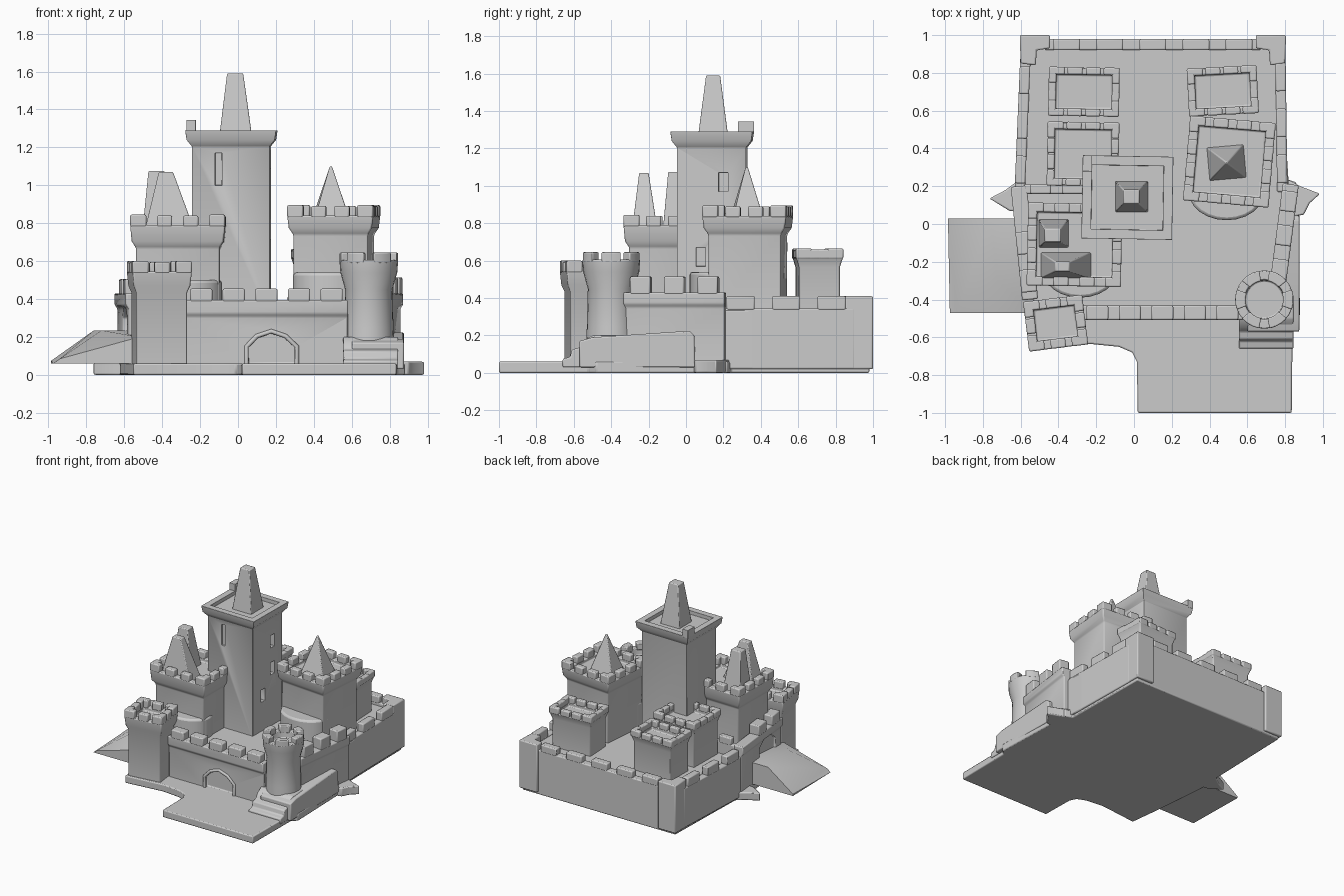
import bpy, bmesh
from math import sin, cos, radians, pi, hypot
from mathutils import Vector, Matrix

if "Cube" in bpy.data.objects:
    bpy.data.objects.remove(bpy.data.objects["Cube"])


def finish(name, bm, bevel=0.008):
    bmesh.ops.recalc_face_normals(bm, faces=bm.faces)
    me = bpy.data.meshes.new(name)
    bm.to_mesh(me)
    bm.free()
    ob = bpy.data.objects.new(name, me)
    bpy.context.collection.objects.link(ob)
    if bevel:
        m = ob.modifiers.new("soft_edges", 'BEVEL')
        m.width, m.segments, m.limit_method = bevel, 2, 'ANGLE'
    bpy.ops.object.select_all(action='DESELECT')
    ob.select_set(True)
    bpy.context.view_layer.objects.active = ob
    bpy.ops.object.shade_smooth_by_angle(angle=radians(40))
    return ob


def stack(bm, rings):
    """Closed skin through a list of equal-length point rings."""
    rows = [[bm.verts.new(p) for p in r] for r in rings]
    for a, b in zip(rows, rows[1:]):
        for i in range(len(a)):
            j = (i + 1) % len(a)
            bm.faces.new((a[i], a[j], b[j], b[i]))
    bm.faces.new(rows[0])
    bm.faces.new(rows[-1])


def rect(w, d, z, x=0, y=0):
    return [(x + sx * w / 2, y + sy * d / 2, z) for sx, sy in ((-1, -1), (1, -1), (1, 1), (-1, 1))]


def box(bm, x0, x1, y0, y1, z0, z1):
    stack(bm, [rect(x1 - x0, y1 - y0, z, (x0 + x1) / 2, (y0 + y1) / 2) for z in (z0, z1)])


def prism(name, pts, z0, z1, bevel=0.008):
    bm = bmesh.new()
    stack(bm, [[(x, y, z) for x, y in pts] for z in (z0, z1)])
    return finish(name, bm, bevel)


def extrude_profile(name, pts, axis, a, b, bevel=0.008):
    """Extrude (u, z) points along x or y."""
    bm = bmesh.new()
    stack(bm, [[(k, u, z) if axis == 'x' else (u, k, z) for u, z in pts] for k in (a, b)])
    return finish(name, bm, bevel)


def cut(ob, cutter):
    cutter.hide_render = True
    cutter.hide_set(True)
    m = ob.modifiers.new("opening", 'BOOLEAN')
    m.operation, m.object, m.solver = 'DIFFERENCE', cutter, 'EXACT'
    ob.modifiers.move(len(ob.modifiers) - 1, 0)


def tower(name, x, y, w, d, z0, zc, zt, over=0.03, rot=0, n=3, mh=0.055, rim=0.05):
    """Square tower: shaft, corbelled head with sunken roof, merlons. w, d = head size."""
    bm = bmesh.new()
    sw, sd = w - 2 * over, d - 2 * over
    zr = zt - mh
    stack(bm, [rect(sw, sd, z0), rect(sw, sd, zc - 0.02), rect(w - .015, d - .015, zc + 0.015),
               rect(w, d, zr), rect(w - 2 * rim, d - 2 * rim, zr), rect(w - 2 * rim, d - 2 * rim, zr - 0.03)])
    for sx in (-1, 1):                      # corner merlons, L-shaped
        for sy in (-1, 1):
            for lx, ly in ((0.085, rim), (rim, 0.085)):
                cx, cy = sx * (w - lx) / 2, sy * (d - ly) / 2
                box(bm, cx - lx / 2, cx + lx / 2, cy - ly / 2, cy + ly / 2, zr - 0.01, zt)
    for i in range(1, n - 1):               # middle merlons
        t = i / (n - 1) - 0.5
        for s in (-1, 1):
            u, v = t * (w - 0.085), s * (d - rim) / 2
            box(bm, u - .04, u + .04, v - rim / 2, v + rim / 2, zr - 0.01, zt - 0.005)
            u, v = s * (w - rim) / 2, t * (d - 0.085)
            box(bm, u - rim / 2, u + rim / 2, v - .04, v + .04, zr - 0.01, zt - 0.005)
    bm.transform(Matrix.Translation((x, y, 0)) @ Matrix.Rotation(radians(rot), 4, 'Z'))
    return finish(name, bm)


def spire(name, x, y, z0, z1, w, d, tw, td, dx=0, dy=0, rot=0):
    bm = bmesh.new()
    stack(bm, [rect(w, d, z0), rect(tw, td, z1, dx, dy)])
    bm.transform(Matrix.Translation((x, y, 0)) @ Matrix.Rotation(radians(rot), 4, 'Z'))
    return finish(name, bm, 0.006)


def wall(name, p, q, th, z0, z1, n, zm=None, fill=0.66, belt=None):
    """Wall from p to q with n merlons; belt = height where the parapet overhangs."""
    p, q = Vector(p), Vector(q)
    L = (q - p).length
    bm = bmesh.new()
    zm = zm or z1 - 0.05
    if belt:
        stack(bm, [rect(L, th - .03, z0, L / 2), rect(L, th - .03, belt - .01, L / 2),
                   rect(L, th, belt + .01, L / 2), rect(L, th, zm, L / 2)])
    else:
        box(bm, 0, L, -th / 2, th / 2, z0, zm)
    step = L / n
    for i in range(n):
        c = (i + 0.5) * step
        box(bm, c - step * fill / 2, c + step * fill / 2, -th / 2, th / 2, zm - 0.01, z1)
    d = q - p
    M = Matrix(((d.x / L, -d.y / L, 0, p.x), (d.y / L, d.x / L, 0, p.y), (0, 0, 1, 0), (0, 0, 0, 1)))
    bm.transform(M)
    return finish(name, bm)


# Ground slab with front forecourt and side spurs
prism("ground_slab", [(-.55, -.67), (-.23, -.635), (-.08, -.65), (-.01, -.68), (.015, -.73), (.02, -1),
                      (.835, -1), (.84, -.52), (.88, -.48), (.88, .2), (.975, .165), (.92, .06), (.84, .2),
                      (.79, 1), (-.59, 1), (-.62, .25), (-.765, .14), (-.64, .07), (-.6, -.4)][:9] +
      [(.86, .22), (.8, .24), (.79, .98), (-.59, .98), (-.61, .24), (-.63, .2), (-.62, 0), (-.58, -.42)], 0, .06)
prism("right_spur", [(.8, .03), (.9, .05), (.93, .11), (.985, .16), (.88, .2), (.8, .24)], 0, .07)
prism("left_spur", [(-.57, .06), (-.66, .07), (-.765, .135), (-.68, .18), (-.6, .24)], 0, .065)

# Castle body with raised courtyard
body = prism("courtyard_body", [(-.27, -.46), (.58, -.46), (.76, -.3), (.82, .2), (.77, .97),
                                (-.57, .97), (-.59, .2), (-.53, -.42)], .02, .335)

# Outer walls
front = wall("front_wall", (-.28, -.47), (.58, -.47), .075, .02, .455, 5, .395, .68, belt=.315)
wall("back_wall", (-.47, .95), (.67, .95), .06, .02, .41, 5, .36, .62)
wall("left_back_wall", (-.605, .17), (-.575, .88), .055, .02, .41, 3, .345, .62)
wall("right_back_wall", (.775, .9), (.785, .17), .055, .02, .41, 3, .345, .62)
wall("right_front_wall", (.76, -.33), (.83, .21), .085, .05, .515, 3, .43, .6, belt=.36)
left = wall("left_front_wall", (-.61, .2), (-.55, -.4), .085, .05, .505, 3, .43, .6, belt=.36)
wall("inner_left_wall", (-.58, .185), (-.24, .185), .05, .3, .48, 2, .43)

# Back corner bastions
for side, sx in (("left", -1), ("right", 1)):
    c = .1
    bm = bmesh.new()
    pts = [(.545, 1), (.545, .93), (.615, .92), (.62, .84), (.7, .85), (.705, 1)]
    stack(bm, [[(c + sx * u, v, z) for u, v in pts] for z in (.02, .41)])
    finish(side + "_back_bastion", bm)

# Front gate: recess and raised surround
arch = [(.045, .06), (.045, .15), (.1, .205), (.175, .23), (.25, .205), (.31, .15), (.31, .06)]
gate_cutter = extrude_profile("gate_cutter", arch, 'y', -.6, -.462, 0)
cut(front, gate_cutter)
cu = bpy.data.curves.new("gate_surround", 'CURVE')
cu.dimensions, cu.bevel_depth, cu.bevel_resolution = '3D', .012, 2
sp = cu.splines.new('POLY')
sp.points.add(len(arch) - 1)
for pt, (x, z) in zip(sp.points, arch):
    pt.co = (x, -.493, z, 1)
bpy.context.collection.objects.link(bpy.data.objects.new("gate_surround", cu))

# Left doorway and its sloping ramp
door = [(-.32, .2), (-.32, .3), (-.24, .36), (-.16, .36), (-.08, .3), (-.08, .2)]
door_cutter = extrude_profile("door_cutter", door, 'x', -.75, -.57, 0)
cut(left, door_cutter)
bm = bmesh.new()
v = [bm.verts.new(c) for c in ((-.975, -.47, .06), (-.985, .03, .06), (-.52, .03, .06), (-.52, -.47, .06),
                               (-.94, -.47, .085), (-.985, .03, .075), (-.76, .03, .235), (-.52, .03, .235),
                               (-.52, -.47, .2), (-.72, -.3, .235))]
bmesh.ops.convex_hull(bm, input=v)
finish("left_ramp", bm, 0)

# Right stair ramp and steps beside the forecourt
extrude_profile("right_ramp", [(-.57, .03), (-.57, .17), (-.5, .19), (.02, .225), (.045, .2), (.05, .03)],
                'x', .6, .875)
extrude_profile("entry_steps", [(-.66, .03), (-.66, .075), (-.62, .085), (-.61, .125), (-.57, .135), (-.55, .17),
                                (-.5, .2), (-.35, .2), (-.35, .03)], 'x', .555, .845)

# Square towers
keep = tower("keep", -.035, .14, .48, .44, .3, 1.225, 1.345, .035, -1, 4)
tower("right_tower", .505, .33, .455, .45, .3, .76, .895, .03, 5 - 10, 4)
tower("left_tower", -.315, -.11, .5, .44, .3, .69, .845, .03, -1, 4)
tower("front_left_tower", -.415, -.525, .315, .265, .02, .455, .6, .022, 7, 3)
tower("back_left_tower", -.265, .7, .375, .26, .3, .585, .665, .018, -1, 4, .045, .04)
tower("mid_left_tower", -.27, .37, .38, .34, .3, .62, .70, .018, -1, 4, .045, .04)
tower("back_right_tower", .47, .705, .37, .255, .3, .585, .665, .018, 3, 4, .045, .04)

# Keep windows
bm = bmesh.new()
box(bm, -.12, -.085, -.2, -.03, 1.0, 1.17)
for y, z in ((.2, 1.02), (.08, .62), (.2, .8)):
    box(bm, .1, .3, y - .025, y + .025, z - .05, z + .05)
cut(keep, finish("window_cutter", bm, 0))

# Roof spires
spire("keep_spire", -.012, .145, 1.25, 1.59, .175, .165, .085, .075, -.003, 0)
spire("right_spire", .49, .325, .8, 1.1, .2, .18, .012, .012, 0, 0, 5)
spire("left_rear_spire", -.425, -.05, .75, 1.075, .16, .15, .085, .07, -.005, -.01)
spire("left_front_spire", -.36, -.22, .75, 1.07, .27, .14, .075, .05, -.02, -.005)

# Rounded footings in front of the side towers
for name, x, y, rx, ry, z in (("right_footing", .49, .17, .2, .15, .54), ("left_footing", -.285, -.24, .2, .15, .5)):
    prism(name, [(x + rx * cos(a * pi / 12), y + ry * sin(a * pi / 12)) for a in range(24)], .3, z, .015)

# Round gate tower
N = 24
cx, cy = .69, -.4
ring = lambda r, z: [(cx + r * cos(2 * pi * i / N), cy + r * sin(2 * pi * i / N), z) for i in range(N)]
bm = bmesh.new()
stack(bm, [ring(.14, .02), ring(.13, .25), ring(.125, .45), ring(.15, .54), ring(.155, .605), ring(.105, .605),
           ring(.1, .55)])
for k in range(6):
    ang = [radians(k * 60 + t) for t in (-20, -7, 7, 20)]
    loop = [(.155, a) for a in ang] + [(.1, a) for a in reversed(ang)]
    stack(bm, [[(cx + r * cos(a), cy + r * sin(a), z) for r, a in loop] for z in (.59, .645)])
finish("round_tower", bm, .006)
